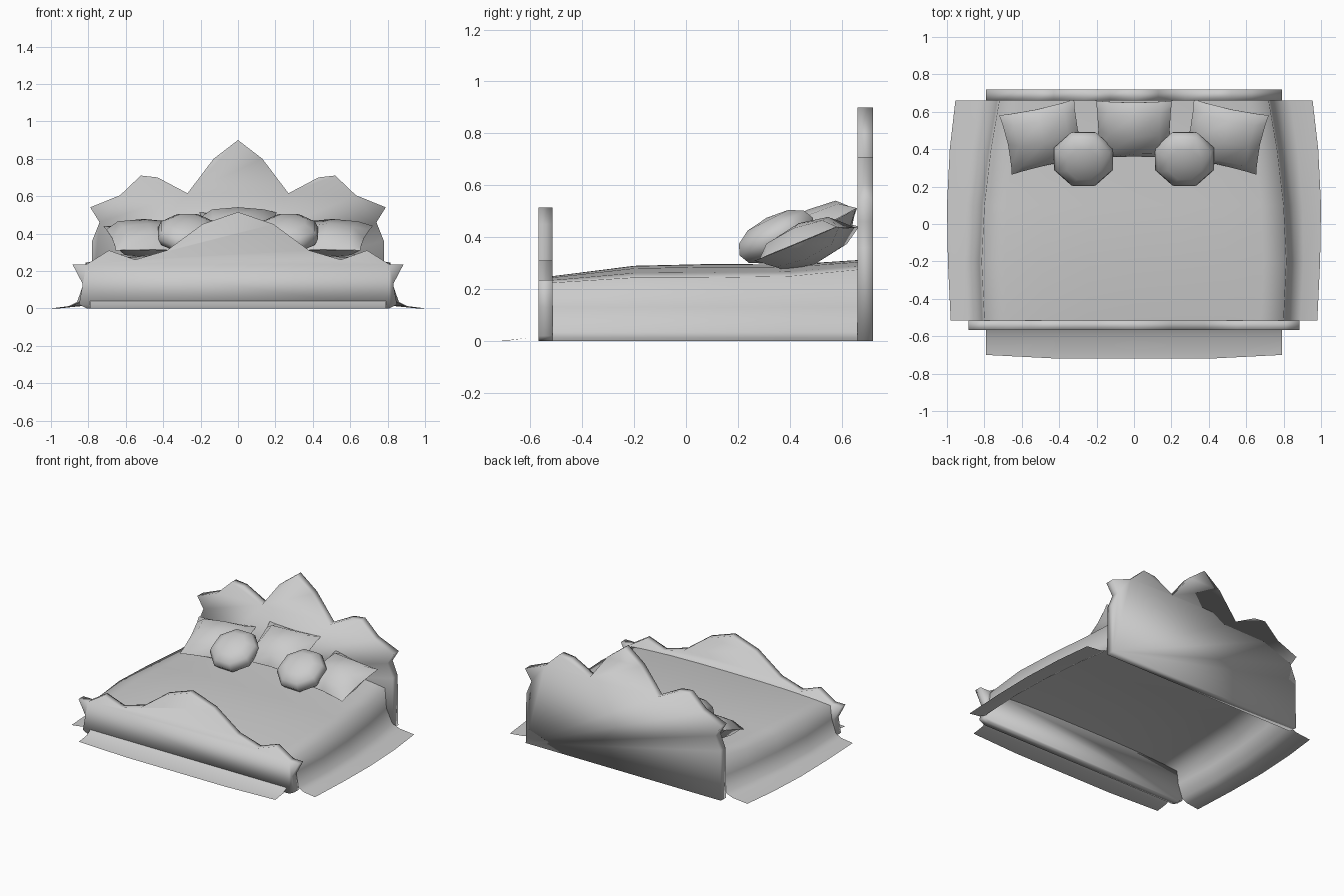
import bpy, math

if "Cube" in bpy.data.objects:
    bpy.data.objects.remove(bpy.data.objects["Cube"])


def make(name, verts, faces):
    me = bpy.data.meshes.new(name)
    me.from_pydata(verts, [], faces)
    me.update()
    ob = bpy.data.objects.new(name, me)
    bpy.context.collection.objects.link(ob)
    for p in me.polygons:
        p.use_smooth = True
    return ob


def grid_faces(rows, cols, start=0, flip=False):
    out = []
    for r in range(rows - 1):
        for c in range(cols - 1):
            a = start + r * cols + c
            f = (a, a + 1, a + cols + 1, a + cols)
            out.append(f[::-1] if flip else f)
    return out


def board(name, half, y0, y1):
    """Mirror a half outline (top centre to floor) and extrude it along y."""
    pts = half + [(-x, z) for x, z in reversed(half) if x > 0]
    n = len(pts)
    verts = [(x, y, z) for y in (y0, y1) for x, z in pts]
    faces = [tuple(range(n))[::-1], tuple(range(n, 2 * n))]
    faces += [(i, (i + 1) % n, n + (i + 1) % n, n + i) for i in range(n)]
    return make(name, verts, faces)


# Scalloped headboard and footboard
board("headboard", [(0, .90), (.13, .80), (.27, .615), (.43, .70), (.52, .71),
                    (.63, .605), (.79, .54), (.74, .46), (.78, .36), (.785, 0)], .66, .72)
board("footboard", [(0, .515), (.19, .45), (.38, .31), (.55, .26), (.69, .31),
                    (.81, .235), (.885, .235), (.83, .13), (.85, .02), (.81, 0)], -.568, -.515)

# Draped bed cover: (y, edge x, edge z, centre z, hem x) for each row
ROWS = [(-.515, .80, .225, .25, .98), (-.2, .815, .245, .29, .995), (.1, .80, .245, .297, 1.0),
        (.4, .765, .25, .295, .985), (.66, .72, .275, .312, .955)]
verts = []
for y, ex, ez, cz, hx in ROWS:
    half = [(ex * t, cz + (ez - cz) * t ** 3) for t in (.3, .6, .85, 1)]
    half += [(ex + .012, .13), (ex + (hx - ex) * .25, .035),
             (ex + (hx - ex) * .5, .012), (hx, 0)]
    line = [(-x, z) for x, z in reversed(half)] + [(0, cz)] + half
    verts += [(x, y, z) for x, z in line]
faces = grid_faces(len(ROWS), 17)

# Front drop of the cover with its hem on the floor
start = len(verts)
XS = [-.79, -.4, 0, .4, .79]
for y, z in [(-.72, 0), (-.61, .012), (-.568, .038), (-.525, .06), (-.515, None)]:
    for x in XS:
        yy = y + (.02 if y == -.72 and abs(x) > .7 else 0)
        zz = z if z is not None else .25 - .025 * (abs(x) / .79) ** 3
        verts.append((x, yy, zz))
faces += grid_faces(5, 5, start)
make("bed_cover", verts, faces)


# Plump rectangular pillows with pinched corners
def pillow(name, loc, rot):
    n, hx, hy, h = 5, .205, .175, .085
    vs, fs = [], []
    for s in (1, -1):
        for j in range(n):
            for i in range(n):
                u, v = math.sin((i / 2 - 1) * math.pi / 2 * .999), math.sin((j / 2 - 1) * math.pi / 2 * .999)
                puff = ((1 - u * u) * (1 - v * v)) ** .4
                vs.append((hx * u * (.93 + .07 * v * v), hy * v * (.93 + .07 * u * u), s * h * puff))
        fs += grid_faces(n, n, 0 if s > 0 else n * n, s < 0)
    ob = make(name, vs, fs)
    ob.location, ob.rotation_euler = loc, [math.radians(a) for a in rot]


pillow("centre_pillow", (0, .505, .43), (28, 0, 0))
for side, s in (("left", -1), ("right", 1)):
    pillow(side + "_pillow", (s * .487, .465, .375), (22, 0, -12 * s))
    # Octagonal cushion leaning on the pillows
    bpy.ops.mesh.primitive_uv_sphere_add(segments=8, ring_count=6, radius=1,
                                         location=(s * .27, .348, .402),
                                         rotation=(math.radians(27), 0, 0))
    ob = bpy.context.object
    ob.name = side + "_round_cushion"
    ob.data.name = ob.name
    a = math.pi / 8
    for v in ob.data.vertices:
        x, y, z = v.co
        r = math.hypot(x, y) ** -.15 if math.hypot(x, y) > .01 else 1
        v.co = ((x * math.cos(a) - y * math.sin(a)) * .172 * r,
                (x * math.sin(a) + y * math.cos(a)) * .172 * r, z * .082)
    for p in ob.data.polygons:
        p.use_smooth = True
